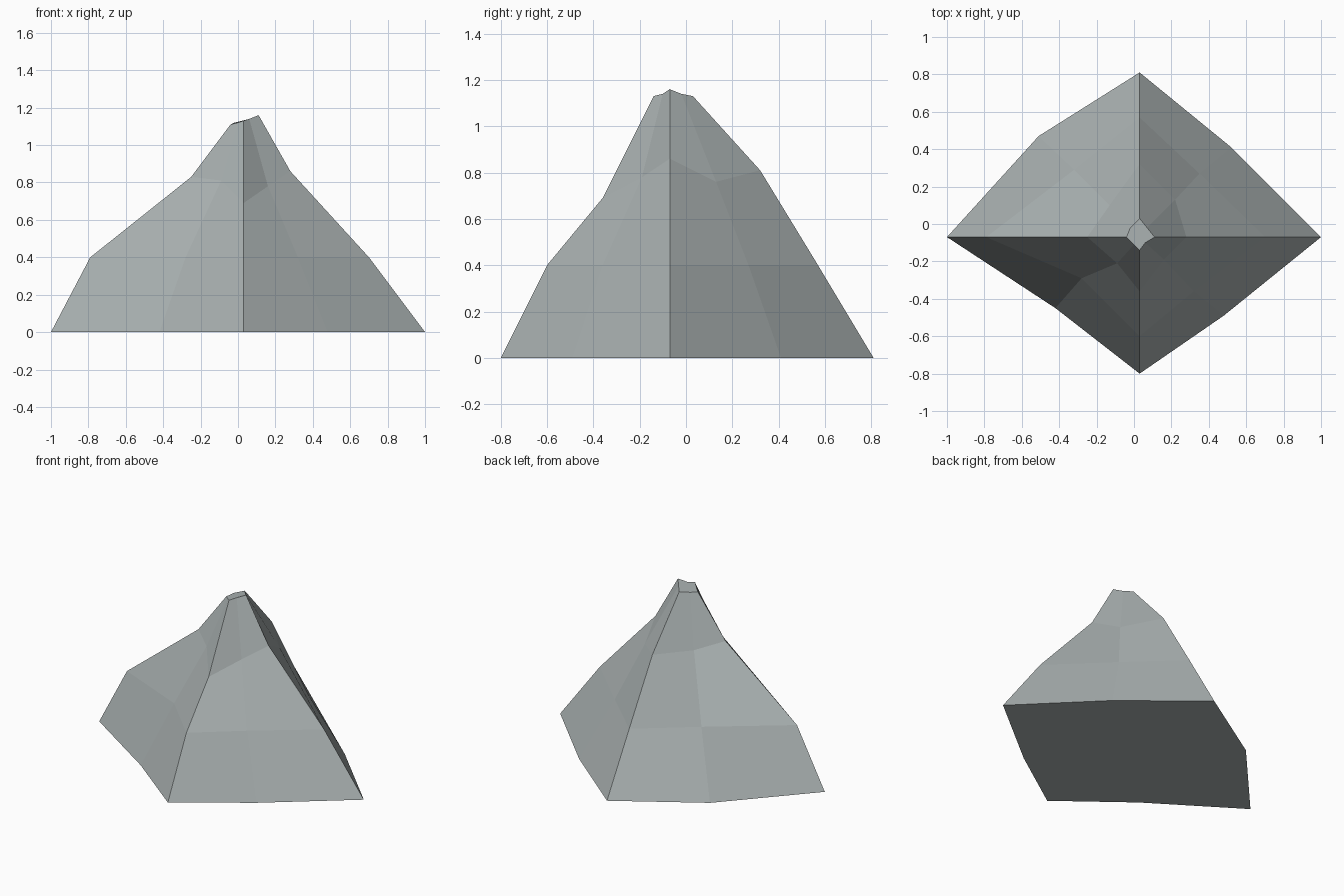
import bpy, bmesh

if "Cube" in bpy.data.objects:
    bpy.data.objects.remove(bpy.data.objects["Cube"])

stone = bpy.data.materials.new("grey_stone")
stone.diffuse_color = (0.40, 0.44, 0.44, 1)
stone.use_nodes = True
stone.node_tree.nodes["Principled BSDF"].inputs["Base Color"].default_value = stone.diffuse_color

# Rings run anticlockwise from the right ridge, eight points each
base = [(1, -.07), (.52, .41), (.03, .81), (-.51, .47),
        (-1, -.07), (-.42, -.45), (.03, -.80), (.48, -.49)]
lower = [(.70, -.07), (.35, .27), (.03, .57), (-.32, .29),
         (-.79, -.07), (-.28, -.29), (.03, -.60), (.32, -.36)]
shoulder = [(.28, -.07, .86), (.22, .13, .76), (.03, .32, .81), (-.13, .10, .80),
            (-.25, -.07, .83), (-.09, -.21, .81), (.03, -.36, .69), (.16, -.19, .78)]
summit = [(.11, -.07, 1.16), (.07, -.02, 1.14), (.03, .03, 1.13), (-.02, -.02, 1.12),
          (-.04, -.07, 1.11), (0, -.11, 1.12), (.03, -.14, 1.13), (.06, -.10, 1.14)]
levels = [[(x, y, 0) for x, y in base], [(x, y, .4) for x, y in lower], shoulder, summit]

# Skin neighbouring rings, then close the bottom and the summit
bm = bmesh.new()
rings = [[bm.verts.new(p) for p in ring] for ring in levels]
for a, b in zip(rings, rings[1:]):
    for i in range(8):
        j = (i + 1) % 8
        bm.faces.new((a[i], a[j], b[j], b[i]))
bm.faces.new(rings[0][::-1])
bm.faces.new(rings[-1])
mesh = bpy.data.meshes.new("mountain")
bm.to_mesh(mesh)
bm.free()
mesh.materials.append(stone)
bpy.context.collection.objects.link(bpy.data.objects.new("mountain", mesh))
